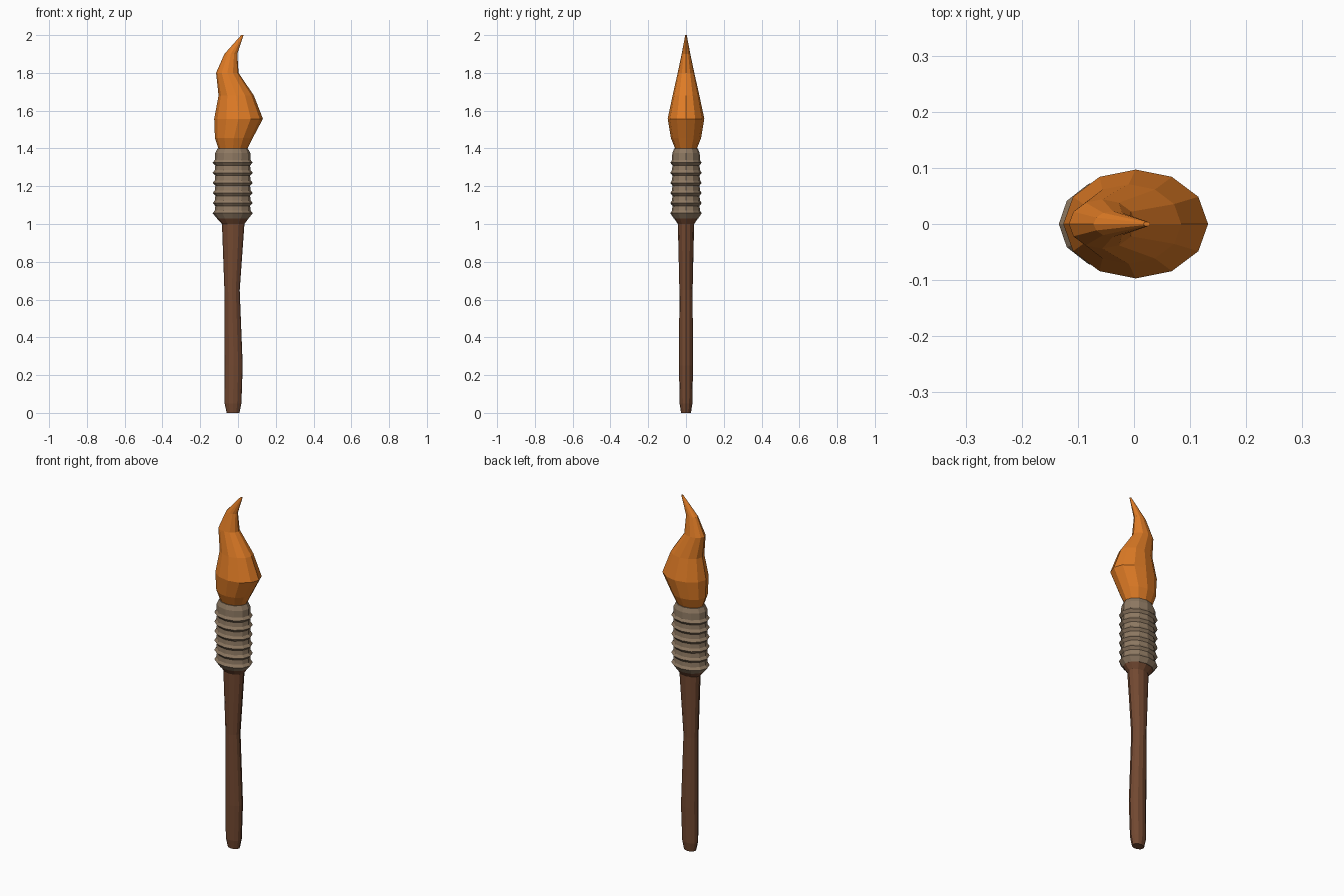
import bpy
import bmesh
import math

if "Cube" in bpy.data.objects:
    bpy.data.objects.remove(bpy.data.objects["Cube"])

SIDES = 12


def material(name, rgb):
    m = bpy.data.materials.new(name)
    m.diffuse_color = (*rgb, 1)
    m.use_nodes = True
    m.node_tree.nodes["Principled BSDF"].inputs["Base Color"].default_value = m.diffuse_color
    return m


def loft(name, rings, mat):
    """Skin a stack of elliptical rings: (z, left x, right x, half depth)."""
    bm = bmesh.new()
    loops = []
    for z, left, right, depth in rings:
        cx, rx = (left + right) / 2, (right - left) / 2
        loops.append([bm.verts.new((cx + rx * math.cos(a), depth * math.sin(a), z))
                      for a in (math.tau * i / SIDES for i in range(SIDES))])
    for lo, hi in zip(loops, loops[1:]):
        for i in range(SIDES):
            j = (i + 1) % SIDES
            bm.faces.new((lo[i], lo[j], hi[j], hi[i]))
    bm.faces.new(loops[0][::-1])
    bm.faces.new(loops[-1])
    mesh = bpy.data.meshes.new(name)
    bm.to_mesh(mesh)
    bm.free()
    mesh.materials.append(mat)
    ob = bpy.data.objects.new(name, mesh)
    bpy.context.collection.objects.link(ob)
    return ob


wood = material("brown wood", (0.17, 0.066, 0.031))
cloth = material("grey brown cloth", (0.27, 0.19, 0.122))
fire = material("orange flame", (0.74, 0.2, 0.019))

# Slightly crooked handle, flaring into the wrap
loft("handle", [
    (0.00, -0.060, 0.008, 0.026),
    (0.05, -0.071, 0.018, 0.034),
    (0.25, -0.071, 0.025, 0.037),
    (0.65, -0.072, 0.009, 0.035),
    (1.00, -0.085, 0.034, 0.043),
    (1.03, -0.112, 0.056, 0.063),
], wood)

# Cloth wrap with a stack of sharp ridges
CX, FLAT = -0.028, 0.78
profile = [(1.03, 0.084)]
for k in range(6):
    z = 1.057 + 0.0535 * k
    profile += [(z, 0.106), (z + 0.014, 0.095), (z + 0.039, 0.092)]
profile[-1] = (1.375, 0.093)
profile.append((1.40, 0.080))
loft("wrap", [(z, CX - r, CX + r, r * FLAT) for z, r in profile], cloth)

# Curling flame
loft("flame", [
    (1.39, -0.100, 0.045, 0.054),
    (1.455, -0.122, 0.078, 0.080),
    (1.557, -0.126, 0.132, 0.097),
    (1.68, -0.103, 0.084, 0.071),
    (1.80, -0.116, 0.003, 0.044),
    (1.90, -0.072, -0.004, 0.023),
    (2.00, 0.017, 0.029, 0.004),
], fire)
